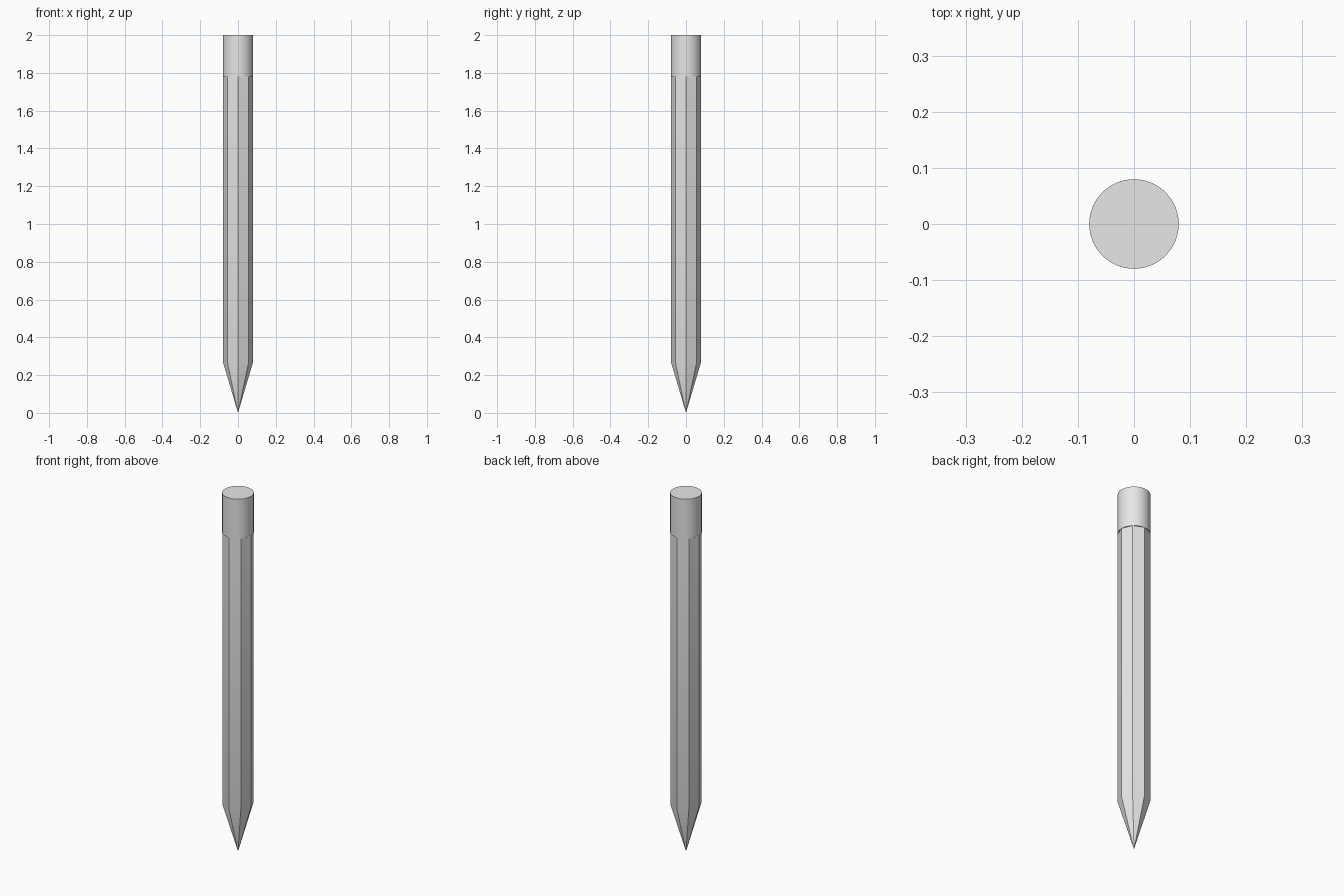
import bpy
import bmesh
from math import cos, sin, radians, tau

cube = bpy.data.objects.get("Cube")
if cube:
    bpy.data.objects.remove(cube, do_unlink=True)

RADIUS = 0.08
TAPER_Z = 0.27
COLLAR_Z = 1.78
TOP_Z = 2.0

grey = bpy.data.materials.new("light grey")
grey.use_nodes = True
colour = (0.8, 0.8, 0.8, 1.0)
grey.diffuse_color = colour
grey.node_tree.nodes["Principled BSDF"].inputs["Base Color"].default_value = colour


def ring(bm, sides, z):
    """Circle of vertices with corners on the x and y axes."""
    return [bm.verts.new((RADIUS * cos(tau * i / sides),
                          RADIUS * sin(tau * i / sides), z))
            for i in range(sides)]


def prism(name, sides, low, high, tip=None):
    """Upright prism, closed below by a flat face or by a point."""
    bm = bmesh.new()
    bottom, top = ring(bm, sides, low), ring(bm, sides, high)
    point = bm.verts.new((0, 0, tip)) if tip is not None else None
    for i in range(sides):
        j = (i + 1) % sides
        bm.faces.new((bottom[i], bottom[j], top[j], top[i]))
        if point:
            bm.faces.new((bottom[j], bottom[i], point))
    bm.faces.new(top)
    if not point:
        bm.faces.new(reversed(bottom))
    mesh = bpy.data.meshes.new(name)
    bm.to_mesh(mesh)
    bm.free()
    mesh.materials.append(grey)
    obj = bpy.data.objects.new(name, mesh)
    bpy.context.collection.objects.link(obj)
    # Smooth shading with crisp ridges
    bpy.ops.object.select_all(action='DESELECT')
    obj.select_set(True)
    bpy.context.view_layer.objects.active = obj
    bpy.ops.object.shade_smooth_by_angle(angle=radians(30))
    return obj


# Eight-sided shaft with its sharpened point
prism("pointed_shaft", 8, TAPER_Z, COLLAR_Z, tip=0.0)
# Round cap on top
prism("round_cap", 32, COLLAR_Z, TOP_Z)
